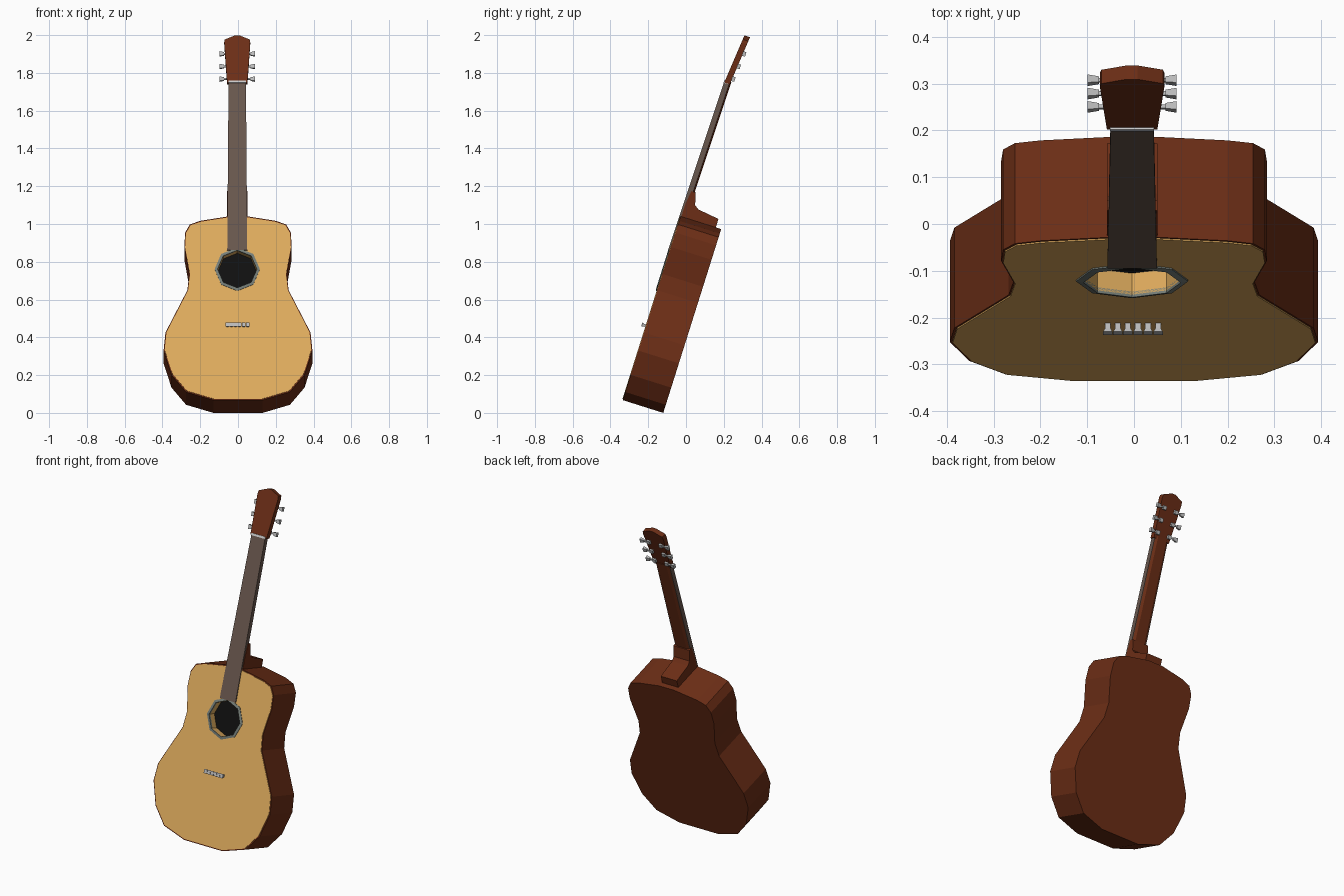
import bpy, bmesh, math
from mathutils import Vector

if "Cube" in bpy.data.objects:
    bpy.data.objects.remove(bpy.data.objects["Cube"])

# The instrument leans back: x across, w along the body, d backwards from the front
TILT = math.radians(17.5)
S, C = math.sin(TILT), math.cos(TILT)
CX = -0.004


def place(x, w, d):
    return Vector((x, -0.335 + w * S + d * C, 0.0677 + w * C - d * S))


def material(name, rgb):
    m = bpy.data.materials.new(name)
    m.diffuse_color = (*rgb, 1)
    m.use_nodes = True
    m.node_tree.nodes["Principled BSDF"].inputs["Base Color"].default_value = m.diffuse_color
    return m


BROWN = material("dark_wood", (0.15, 0.027, 0.008))
SPRUCE = material("pale_wood", (0.74, 0.41, 0.11))
BOARD = material("fretboard_wood", (0.14, 0.095, 0.075))
RING = material("ring_grey", (0.18, 0.21, 0.19))
BLACK = material("hole_black", (0.005, 0.005, 0.005))
METAL = material("metal", (0.5, 0.5, 0.5))
IVORY = material("ivory", (0.75, 0.75, 0.72))


def loft(name, loops, mat, closed=False):
    """Skin equal-length loops of (x, w, d); cap the ends unless closed."""
    bm = bmesh.new()
    rows = [[bm.verts.new(place(*p)) for p in loop] for loop in loops]
    pairs = list(zip(rows, rows[1:]))
    if closed:
        pairs.append((rows[-1], rows[0]))
    else:
        bm.faces.new(rows[0])
        bm.faces.new(rows[-1])
    n = len(rows[0])
    for a, b in pairs:
        for i in range(n):
            bm.faces.new((a[i], a[(i + 1) % n], b[(i + 1) % n], b[i]))
    bmesh.ops.recalc_face_normals(bm, faces=bm.faces)
    me = bpy.data.meshes.new(name)
    bm.to_mesh(me)
    bm.free()
    me.materials.append(mat)
    ob = bpy.data.objects.new(name, me)
    bpy.context.collection.objects.link(ob)
    return ob


def plate(name, pts, d0, d1, mat, lean=lambda w: 0):
    return loft(name, [[(x, w, d + lean(w)) for x, w in pts] for d in (d0, d1)], mat)


def mirrored(half):
    return half + [(-x, w) for x, w in reversed(half)]


def octagon(r, w0=0.725):
    return [(CX + r * math.cos(i * math.pi / 4), w0 + r * math.sin(i * math.pi / 4))
            for i in range(8)]


def cut(ob, radius, d0, d1):
    cutter = plate("hole_cutter", octagon(radius), d0, d1, SPRUCE)
    cutter.hide_render = True
    mod = ob.modifiers.new("hole", "BOOLEAN")
    mod.operation, mod.solver, mod.object = "DIFFERENCE", "EXACT", cutter
    bpy.context.view_layer.update()
    dg = bpy.context.evaluated_depsgraph_get()
    me = bpy.data.meshes.new_from_object(ob.evaluated_get(dg))
    ob.modifiers.clear()
    ob.data = me
    bpy.data.objects.remove(cutter)


# Body and soundboard
outline = [(0.13, 0.0), (0.275, 0.045), (0.352, 0.14), (0.394, 0.275), (0.384, 0.375),
           (0.268, 0.61), (0.258, 0.70), (0.284, 0.85), (0.28, 0.93), (0.255, 0.975),
           (0.2, 0.995), (0.05, 1.02)]
body = plate("body", mirrored(outline), 0.0, 0.225, BROWN)
cut(body, 0.108, -0.05, 0.055)
inner = [(x * 0.985, 0.5 + (w - 0.5) * 0.988) for x, w in outline]
top = plate("soundboard", mirrored(inner), -0.003, 0.05, SPRUCE)
cut(top, 0.104, -0.05, 0.1)

# Sound hole floor and ring
plate("sound_hole", octagon(0.106), 0.045, 0.054, BLACK)
loft("sound_hole_ring",
     [[(x, w, d) for x, w in octagon(r)]
      for r, d in ((0.120, 0.0), (0.120, -0.006), (0.104, -0.009), (0.104, 0.004))],
     RING, closed=True)

# Neck: fretboard in front, tapered wood behind
neck_lean = lambda w: -0.010 + (w - 0.83) * 0.016
plate("fretboard", [(CX - .053, .83), (CX + .053, .83), (CX + .046, 1.77), (CX - .046, 1.77)],
      0.0, 0.029, BOARD, neck_lean)
loft("neck_back",
     [[(CX + sx * h, w, d + neck_lean(w)) for sx, d in
       ((-1, 0.027), (-0.65, 0.037), (0.65, 0.037), (1, 0.027))]
      for w, h in ((1.01, 0.05), (1.78, 0.046))], BROWN)

# Heel joining neck and body
heel = [(1.0, 0.004), (1.09, 0.004), (1.165, 0.014), (1.165, 0.038), (1.10, 0.055),
        (1.083, 0.078), (1.067, 0.195), (1.0, 0.195)]
loft("heel", [[(CX + x, w, d) for w, d in heel] for x in (-0.054, 0.054)], BROWN)

# Headstock and nut
head_lean = lambda w: 0.007 + (w - 1.765) * 0.10
head = [(0.054, 1.765), (0.069, 1.995), (0.066, 2.012), (0.012, 2.035)]
plate("headstock", [(CX + x, w) for x, w in mirrored(head)], 0.0, 0.031, BROWN, head_lean)
plate("nut", [(CX - .047, 1.763), (CX + .047, 1.763), (CX + .047, 1.775), (CX - .047, 1.775)],
      -0.004, 0.02, IVORY, head_lean)


def block(name, x, w, d, sx, sw, sd, mat, flare=1.0):
    """Box running from x to x + sx, its far end scaled by flare."""
    loft(name, [[(xx, w + a * sw * k / 2, d + b * sd * k / 2)
                 for a, b in ((-1, -1), (1, -1), (1, 1), (-1, 1))]
                for xx, k in ((x, 1.0), (x + sx, flare))], mat)


# Tuning pegs: post behind the head, shaft and flared knob
for side in (-1, 1):
    for i in range(3):
        w = 1.797 + i * 0.072
        d = head_lean(w) + 0.037
        block("peg_housing", CX + side * 0.03, w, d - 0.002, side * 0.022, 0.022, 0.016, METAL)
        block("peg_shaft", CX + side * 0.045, w, d, side * 0.03, 0.008, 0.008, METAL)
        block("peg_knob", CX + side * 0.071, w, d, side * 0.024, 0.017, 0.012, METAL, 1.5)

# Bridge pins
for i in range(6):
    x = CX - 0.052 + i * 0.0215
    loft("bridge_pin",
         [[(x + a * h, 0.412 + b * h * 1.2, d) for a, b in ((-1, -1), (1, -1), (1, 1), (-1, 1))]
          for d, h in ((0.0, 0.006), (-0.015, 0.006), (-0.024, 0.010))], METAL)
